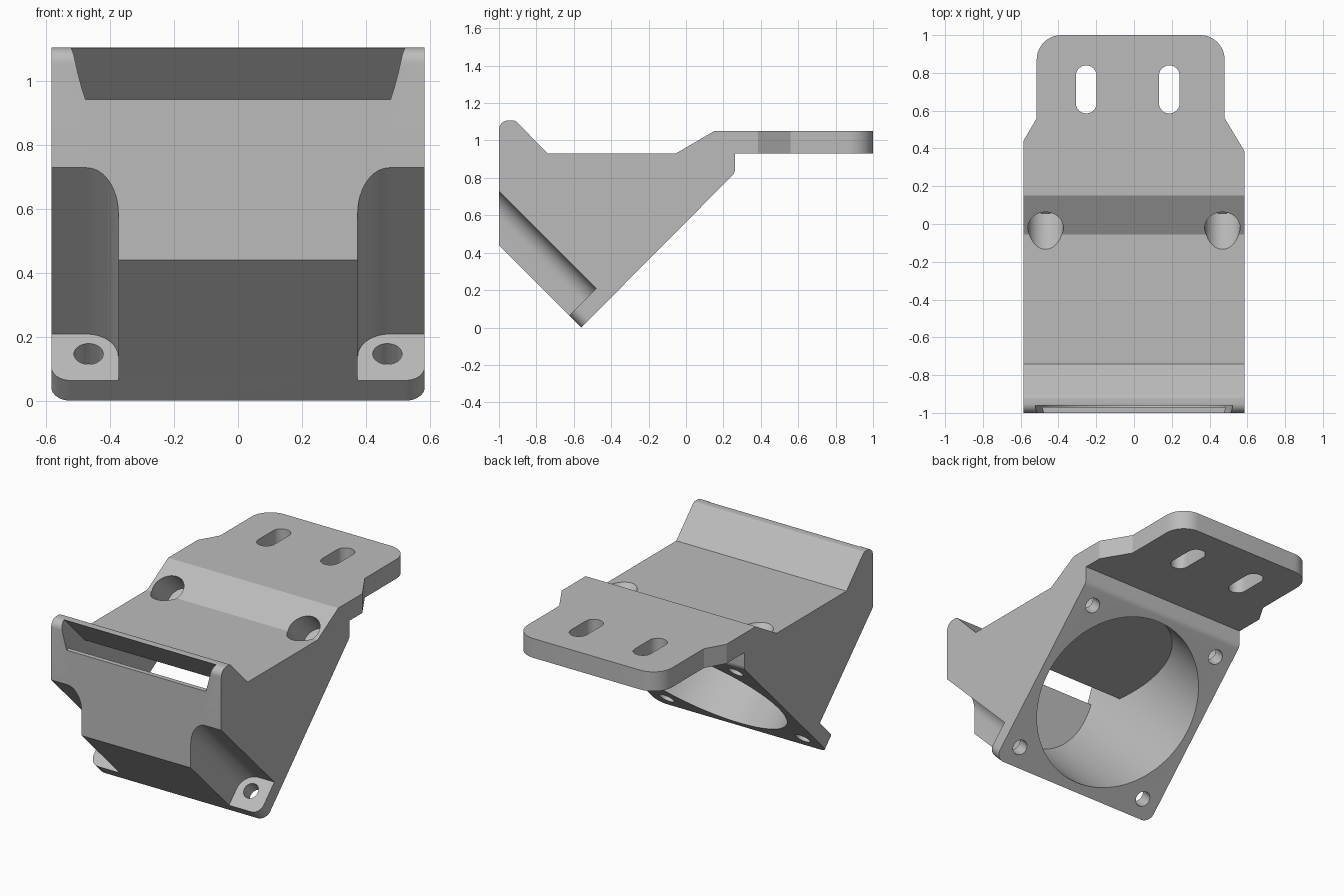
import bpy, bmesh, math
from mathutils import Matrix, Vector

cube = bpy.data.objects.get("Cube")
if cube:
    bpy.data.objects.remove(cube)

# Frames: plan (seen from above), side (profile run along x), fan (tilted face)
S = math.sqrt(0.5)
PLAN = Matrix.Identity(4)
SIDE = Matrix(((0, 0, 1, 0), (1, 0, 0, 0), (0, 1, 0, 0), (0, 0, 0, 1)))
FAN = Matrix(((1, 0, 0, 0), (0, S, -S, -0.56), (0, S, S, 0), (0, 0, 0, 1)))
HALF = 0.585      # half width of the body and of the square fan face
BOLT = 0.468      # bolt offset from the fan centre


def arc(cx, cy, r, start, end, n=12):
    """Points along a circular arc, angles in degrees."""
    angles = [math.radians(start + (end - start) * i / n) for i in range(n + 1)]
    return [(cx + r * math.cos(a), cy + r * math.sin(a)) for a in angles]


def prism(name, points, low, high, frame):
    """Extrude a 2D outline between two depths of a frame."""
    bm = bmesh.new()
    face = bm.faces.new([bm.verts.new((x, y, low)) for x, y in points])
    moved = bmesh.ops.extrude_face_region(bm, geom=[face])["geom"]
    bmesh.ops.translate(bm, vec=Vector((0, 0, high - low)),
                        verts=[v for v in moved if isinstance(v, bmesh.types.BMVert)])
    bmesh.ops.recalc_face_normals(bm, faces=bm.faces)
    bm.transform(frame)
    mesh = bpy.data.meshes.new(name)
    bm.to_mesh(mesh)
    bm.free()
    obj = bpy.data.objects.new(name, mesh)
    bpy.context.collection.objects.link(obj)
    return obj


def rod(name, x, y, r, low, high, frame, n=32):
    return prism(name, arc(x, y, r, 0, 360, n)[:-1], low, high, frame)


def combine(target, tool, operation="DIFFERENCE"):
    """Apply a boolean and discard the tool."""
    tool.hide_render = True
    mod = target.modifiers.new("combine", "BOOLEAN")
    mod.operation, mod.solver, mod.object = operation, "EXACT", tool
    graph = bpy.context.evaluated_depsgraph_get()
    graph.update()
    mesh = bpy.data.meshes.new_from_object(target.evaluated_get(graph))
    target.modifiers.clear()
    target.data = mesh
    bpy.data.objects.remove(tool)


# Side profile: tilted fan face, flat roof, raised mounting plate, nozzle lip
profile = [(-1, 0.44), (-0.56, 0)]
profile += arc(0.212, 0.848, 0.05, -45, 0, 6)
profile += [(0.262, 0.93), (1.1, 0.93), (1.1, 1.05), (0.15, 1.05),
            (-0.055, 0.93), (-0.74, 0.93)]
profile += arc(-0.925, 1.077, 0.03, 45, 90, 5)
profile += arc(-0.95, 1.057, 0.05, 90, 180, 10)
bracket = prism("fan_duct_bracket", profile, -0.7, 0.7, SIDE)

# Plan outline: narrowed rear plate with rounded corners
outline = [(-HALF, -1.1), (HALF, -1.1), (HALF, 0.385), (0.48, 0.56)]
outline += arc(0.35, 0.87, 0.13, 0, 90) + arc(-0.385, 0.87, 0.13, 90, 180)
outline += [(-0.515, 0.56), (-HALF, 0.44)]
combine(bracket, prism("outline_tool", outline, -0.2, 1.3, PLAN), "INTERSECT")

# Round duct, closed by the roof and front wall, opening at the nozzle slit
duct = rod("duct_tool", 0, HALF, 0.53, -0.05, 1.3, FAN, 96)
chamber = [(-0.97, -0.3), (0.6, -0.3), (0.6, 0.9), (-0.755, 0.9),
           (-1.1, 1.245), (-1.1, 0.943), (-0.97, 0.943)]
combine(duct, prism("chamber_tool", chamber, -0.8, 0.8, SIDE), "INTERSECT")
combine(bracket, duct)

for side in (-1, 1):
    # Lower corner pocket above the bolt flange
    pocket = [(0.7, -0.1), (0.7, 0.205)] + arc(0.475, 0.105, 0.1, 90, 180) + [(0.375, -0.1)]
    pocket = [(side * x, u) for x, u in pocket]
    combine(bracket, prism("pocket_tool", pocket, 0.09, 1.2, FAN))
    # Rounded flange corner
    corner = [(0.62, -0.03), (0.62, 0.06)] + arc(0.525, 0.06, 0.06, 0, -90) + [(0.525, -0.03)]
    corner = [(side * x, u) for x, u in corner]
    combine(bracket, prism("corner_tool", corner, -0.03, 0.12, FAN))
    # Bolt holes, with a wide access bore for the upper ones
    for u in (HALF - BOLT, HALF + BOLT):
        combine(bracket, rod("bolt_tool", side * BOLT, u, 0.046, -0.05, 0.15, FAN))
    combine(bracket, rod("bore_tool", side * BOLT, HALF + BOLT, 0.094, 0.09, 0.6, FAN, 48))

# Adjustment slots in the rear plate
for x in (-0.253, 0.187):
    slot = arc(x, 0.785, 0.055, 0, 180) + arc(x, 0.64, 0.055, 180, 360)
    combine(bracket, prism("slot_tool", slot, 0.8, 1.2, PLAN))

# Single grey plastic
grey = bpy.data.materials.new("grey_plastic")
grey.use_nodes = True
colour = (0.5, 0.5, 0.5, 1)
grey.diffuse_color = colour
grey.node_tree.nodes["Principled BSDF"].inputs["Base Color"].default_value = colour
bracket.data.materials.clear()
bracket.data.materials.append(grey)

bpy.ops.object.select_all(action="DESELECT")
bracket.select_set(True)
bpy.context.view_layer.objects.active = bracket
bpy.ops.object.shade_smooth_by_angle(angle=math.radians(25))
